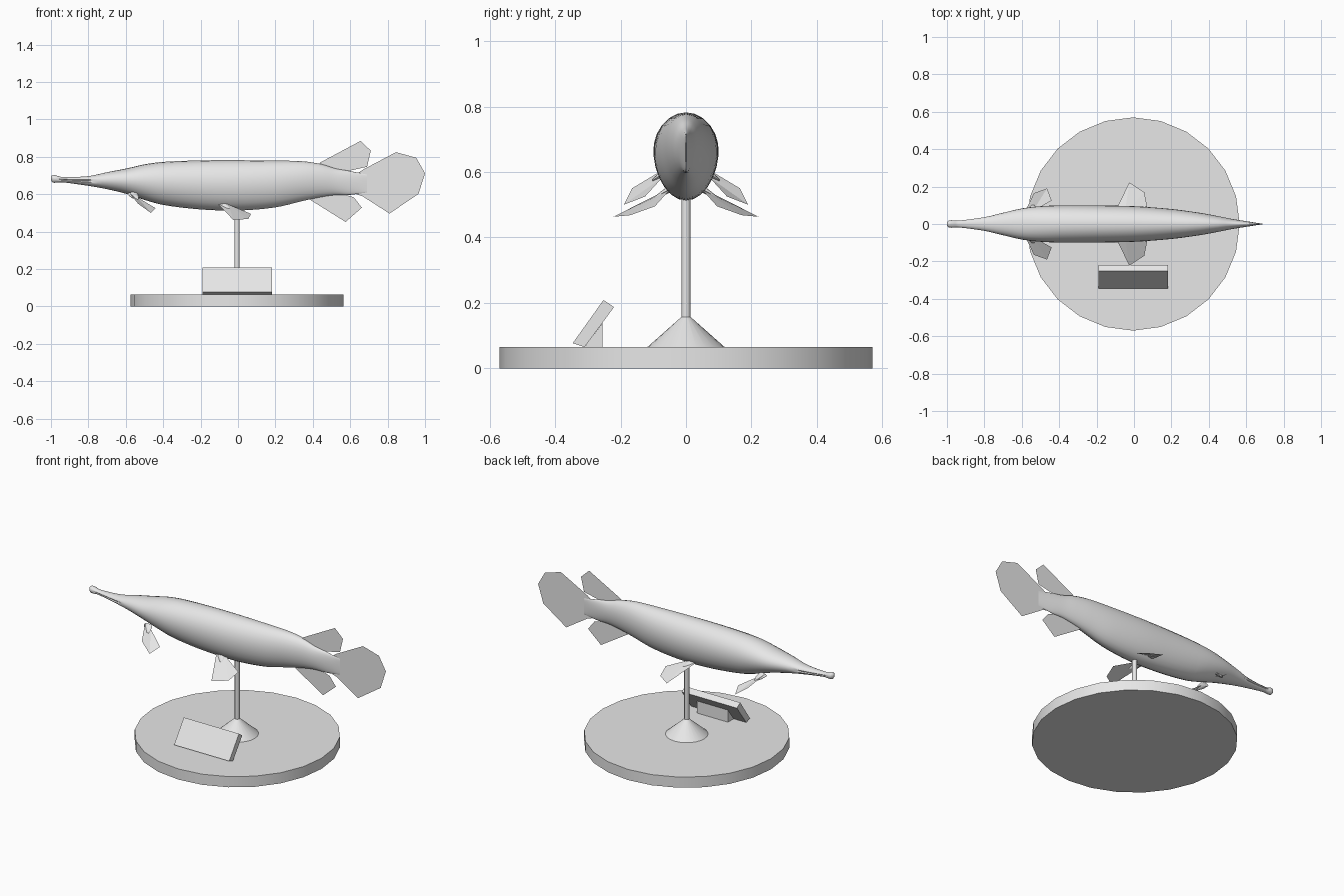
import bpy, bmesh, math
from mathutils import Vector

if "Cube" in bpy.data.objects:
    bpy.data.objects.remove(bpy.data.objects["Cube"])

grey = bpy.data.materials.new("grey")
grey.diffuse_color = (0.8, 0.8, 0.8, 1)
grey.use_nodes = True
grey.node_tree.nodes["Principled BSDF"].inputs["Base Color"].default_value = grey.diffuse_color
CX = -0.005  # stand axis


def make(name, verts, faces, smooth=None):
    me = bpy.data.meshes.new(name)
    me.from_pydata([tuple(v) for v in verts], [], faces)
    me.materials.append(grey)
    ob = bpy.data.objects.new(name, me)
    bpy.context.collection.objects.link(ob)
    bm = bmesh.new()
    bm.from_mesh(me)
    bmesh.ops.remove_doubles(bm, verts=bm.verts, dist=1e-5)
    bmesh.ops.recalc_face_normals(bm, faces=bm.faces)
    bm.to_mesh(me)
    bm.free()
    if smooth:
        bpy.context.view_layer.objects.active = ob
        ob.select_set(True)
        bpy.ops.object.shade_smooth_by_angle(angle=math.radians(smooth))
        ob.select_set(False)
    return ob


def loft(name, rings, smooth):
    n = len(rings[0])
    verts = [v for r in rings for v in r]
    faces = [(k * n + i, k * n + (i + 1) % n, (k + 1) * n + (i + 1) % n, (k + 1) * n + i)
             for k in range(len(rings) - 1) for i in range(n)]
    faces += [tuple(range(n)), tuple(range((len(rings) - 1) * n, len(rings) * n))]
    return make(name, verts, faces, smooth)


def turned(name, profile, n, smooth=40):
    loft(name, [[(CX + r * math.cos(2 * math.pi * i / n), r * math.sin(2 * math.pi * i / n), z)
                 for i in range(n)] for r, z in profile], smooth)


def prism(name, yz, x0, x1):
    loft(name, [[(x, y, z) for y, z in yz] for x in (x0, x1)], None)


# Stand: disc, flared foot and pole
turned("base_disc", [(0.57, 0), (0.57, 0.065)], 24)
turned("pole_foot", [(0.118, 0.065), (0.014, 0.157)], 24)
turned("pole", [(0.014, 0.15), (0.014, 0.54)], 12)

# Tilted plaque on a wedge support
prism("plaque", [(-0.346, 0.077), (-0.31, 0.065), (-0.22, 0.187), (-0.252, 0.209)], -0.19, 0.183)
prism("plaque_support", [(-0.31, 0.065), (-0.255, 0.065), (-0.255, 0.139)], -0.105, 0.105)

# Fish body stations: x, top, bottom, half width
stations = [Vector(s) for s in (
    (-1.0, 0.695, 0.675, 0.008), (-0.99, 0.703, 0.663, 0.018), (-0.97, 0.700, 0.662, 0.02),
    (-0.94, 0.692, 0.664, 0.018), (-0.80, 0.697, 0.645, 0.037), (-0.70, 0.718, 0.627, 0.06),
    (-0.60, 0.737, 0.603, 0.083), (-0.50, 0.760, 0.570, 0.095), (-0.40, 0.773, 0.543, 0.099),
    (-0.20, 0.781, 0.519, 0.099), (0.0, 0.782, 0.513, 0.095), (0.20, 0.780, 0.530, 0.08),
    (0.35, 0.776, 0.565, 0.06), (0.45, 0.760, 0.586, 0.042), (0.52, 0.738, 0.596, 0.028),
    (0.60, 0.724, 0.597, 0.015), (0.69, 0.705, 0.610, 0.001))]


def spline(p, steps):
    out = []
    for i in range(len(p) - 1):
        a, b, c, d = p[max(i - 1, 0)], p[i], p[i + 1], p[min(i + 2, len(p) - 1)]
        m0 = (c - a) * ((c[0] - b[0]) / (c[0] - a[0]))
        m1 = (d - b) * ((c[0] - b[0]) / (d[0] - b[0]))
        for k in range(steps):
            t = k / steps
            out.append(b * (2*t**3 - 3*t*t + 1) + m0 * (t**3 - 2*t*t + t)
                       + c * (3*t*t - 2*t**3) + m1 * (t**3 - t*t))
    return out + [p[-1]]


def body_ring(s, n=24):
    x, top, bot, w = s
    ring = []
    for i in range(n):
        a = 2 * math.pi * i / n
        # egg section, fuller above; snout sides pinched into a mouth line
        mouth = 0.82 if i % 12 == 0 and -0.97 < x < -0.76 else 1
        y = w * math.cos(a) * (1 + 0.08 * math.sin(a)) * mouth
        ring.append((x, y, (top + bot) / 2 + (top - bot) / 2 * math.sin(a)))
    return ring


loft("fish_body", [body_ring(s) for s in spline(stations, 4)], 60)


# Flat upright fins
def upright_fin(name, xz):
    make(name, [(x, 0, z) for x, z in xz], [tuple(range(len(xz)))])


upright_fin("tail_fin", [(0.58, 0.70), (0.64, 0.712), (0.665, 0.73), (0.845, 0.825), (0.953, 0.795),
                         (1.0, 0.712), (0.965, 0.602), (0.81, 0.497), (0.665, 0.59), (0.62, 0.605), (0.58, 0.61)])
upright_fin("dorsal_fin", [(0.43, 0.75), (0.44, 0.77), (0.655, 0.885), (0.71, 0.833), (0.69, 0.747), (0.58, 0.722), (0.5, 0.72)])
upright_fin("anal_fin", [(0.38, 0.59), (0.39, 0.568), (0.575, 0.452), (0.662, 0.528), (0.62, 0.583), (0.55, 0.605)])

# Paired side fins
pairs = {
    "pectoral_fin": [(-0.58, 0.07, 0.607), (-0.535, 0.165, 0.55), (-0.465, 0.19, 0.50),
                     (-0.44, 0.125, 0.525), (-0.54, 0.07, 0.585)],
    "pelvic_fin": [(-0.11, 0.05, 0.55), (-0.025, 0.222, 0.463), (0.055, 0.17, 0.468),
                   (0.07, 0.095, 0.495), (-0.05, 0.05, 0.545)]}
for name, pts in pairs.items():
    for side, sgn in (("left", -1), ("right", 1)):
        n = len(pts)
        make(f"{side}_{name}", [(x, sgn * y, z) for x, y, z in pts],
             [(n - 1, i, i + 1) for i in range(n - 2)])
        # fleshy fin root
        a, b = Vector(pts[0]), Vector(pts[-1])
        c, tip = (a + b) / 2, (Vector(pts[1]) + Vector(pts[2])) / 2
        axis = (tip - c) * 0.3
        rings = []
        for t, r in ((-0.2, 1.0), (0.4, 0.8), (1.0, 0.3)):
            p = c + axis * t
            rings.append([(p.x + 0.028 * r * math.cos(q * math.pi / 4), sgn * p.y,
                           p.z + 0.012 * r * math.sin(q * math.pi / 4)) for q in range(8)])
        loft(f"{side}_{name}_root", rings, 60)
